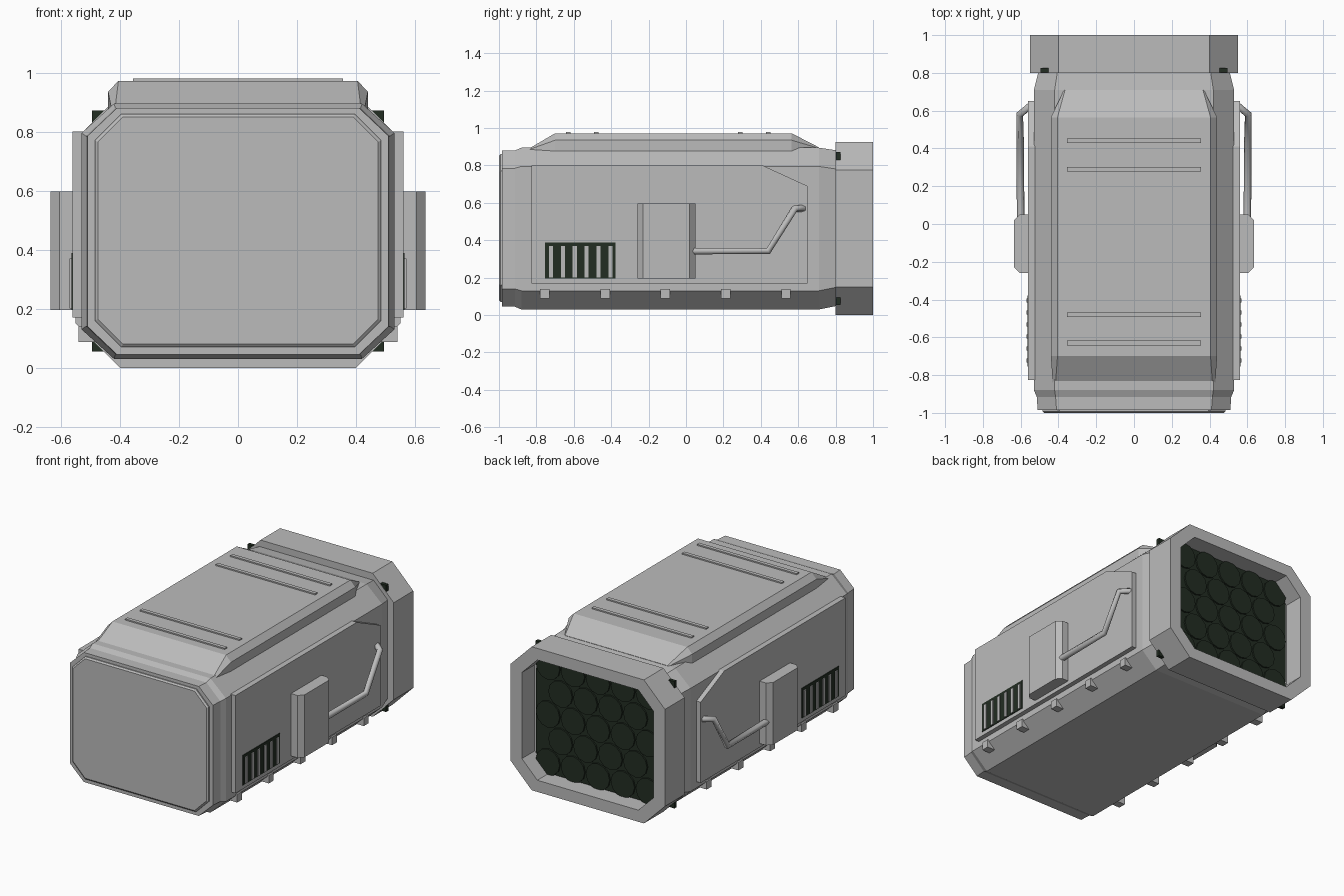
import bpy, bmesh, math

cube = bpy.data.objects.get("Cube")
if cube:
    bpy.data.objects.remove(cube, do_unlink=True)


def material(name, color):
    m = bpy.data.materials.new(name)
    m.use_nodes = True
    m.diffuse_color = color
    m.node_tree.nodes["Principled BSDF"].inputs["Base Color"].default_value = color
    return m


GREY = material("hull grey", (0.5, 0.5, 0.5, 1))
DARK = material("dark green black", (0.016, 0.026, 0.016, 1))


def loft(name, rings, mat=GREY):
    """Skin a list of equal-length point rings and cap both ends."""
    bm = bmesh.new()
    loops = [[bm.verts.new(p) for p in ring] for ring in rings]
    n = len(loops[0])
    for a, b in zip(loops, loops[1:]):
        for i in range(n):
            j = (i + 1) % n
            bm.faces.new((a[i], a[j], b[j], b[i]))
    bm.faces.new(loops[0])
    bm.faces.new(loops[-1])
    bmesh.ops.recalc_face_normals(bm, faces=bm.faces)
    me = bpy.data.meshes.new(name)
    bm.to_mesh(me)
    bm.free()
    me.materials.append(mat)
    ob = bpy.data.objects.new(name, me)
    bpy.context.collection.objects.link(ob)
    return ob


def octagon(y, w, z0, z1, cx, cz):
    """Cut-corner rectangle across the hull, cx by cz at each corner."""
    half = [(w - cx, z0), (w, z0 + cz), (w, z1 - cz), (w - cx, z1)]
    return [(x, y, z) for x, z in half] + [(-x, y, z) for x, z in reversed(half)]


def plate(name, outline, x0, x1, side, mat=GREY):
    """Extrude a y-z outline sideways between two distances from the centre."""
    return loft(name, [[(side * x, y, z) for y, z in outline] for x in (x0, x1)], mat)


def rect(y0, y1, z0, z1):
    return [(y0, z0), (y1, z0), (y1, z1), (y0, z1)]


def box(name, x0, x1, y0, y1, z0, z1, side=1, mat=GREY):
    return plate(name, rect(y0, y1, z0, z1), x0, x1, side, mat)


# Main hull and front cover
loft("hull", [
    octagon(-0.985, 0.51, 0.045, 0.88, 0.1, 0.095),
    octagon(-0.915, 0.515, 0.045, 0.88, 0.1, 0.095),
    octagon(-0.88, 0.53, 0.03, 0.895, 0.11, 0.1),
    octagon(0.71, 0.53, 0.03, 0.895, 0.11, 0.1),
    octagon(0.81, 0.505, 0.05, 0.88, 0.1, 0.1)])
loft("front_cover", [
    octagon(-0.98, 0.485, 0.07, 0.86, 0.09, 0.09),
    octagon(-0.992, 0.485, 0.07, 0.86, 0.09, 0.09),
    octagon(-1.0, 0.475, 0.08, 0.85, 0.085, 0.085)])

# Rear collar with its recess
loft("rear_collar", [
    octagon(0.8, 0.55, 0.0, 0.925, 0.15, 0.15),
    octagon(1.0, 0.55, 0.0, 0.925, 0.15, 0.15),
    octagon(1.0, 0.47, 0.075, 0.85, 0.11, 0.11),
    octagon(0.87, 0.47, 0.075, 0.85, 0.11, 0.11)])

# Dark exhaust cluster
loft("exhaust_plate", [octagon(y, 0.445, 0.08, 0.845, 0.11, 0.11) for y in (0.865, 0.89)], DARK)
for row in range(5):
    count = 5 if row % 2 == 0 else 4
    for k in range(count):
        cx = (k - (count - 1) / 2) * 0.178
        cz = 0.4625 + (row - 2) * 0.154
        disc = [(math.cos(a) * 0.085, math.sin(a) * 0.085)
                for a in (math.tau * i / 12 for i in range(12))]
        loft("exhaust_nozzle", [[(cx + u, y, cz + v) for u, v in disc]
                                for y in (0.875, 0.9)], DARK)


# Raised roof with sloped ends
def roof_ring(y, low, mid, top):
    half = [low, mid, top]
    return [(x, y, z) for x, z in half] + [(-x, y, z) for x, z in reversed(half)]


loft("roof", [
    roof_ring(-0.84, (0.43, 0.86), (0.43, 0.885), (0.415, 0.89)),
    roof_ring(-0.7, (0.44, 0.86), (0.44, 0.935), (0.405, 0.972)),
    roof_ring(0.565, (0.44, 0.86), (0.44, 0.935), (0.405, 0.972)),
    roof_ring(0.71, (0.37, 0.86), (0.37, 0.892), (0.365, 0.897))])
for y in (-0.63, -0.48, 0.29, 0.44):
    box("roof_rib", -0.355, 0.355, y - 0.012, y + 0.012, 0.965, 0.98)

for s in (-1, 1):
    # Side panel with a cut upper rear corner
    plate("side_panel", [(-0.825, 0.17), (0.65, 0.17), (0.65, 0.69),
                         (0.41, 0.8), (-0.825, 0.8)], 0.5, 0.56, s)

    # Vent: dark plate under light slats
    box("vent", 0.555, 0.564, -0.755, -0.378, 0.195, 0.388, s, DARK)
    for k in range(6):
        y = -0.722 + k * 0.0635
        box("vent_slat", 0.555, 0.57, y - 0.011, y + 0.011, 0.2, 0.37, s)

    # Equipment box with bevelled front and back edges
    outline = [(0.55, -0.26), (0.605, -0.26), (0.635, -0.23),
               (0.635, 0.02), (0.605, 0.05), (0.55, 0.05)]
    loft("side_box", [[(s * x, y, z) for x, y in outline] for z in (0.195, 0.597)])

    # Bent grab rail
    cu = bpy.data.curves.new("grab_rail", "CURVE")
    cu.dimensions = "3D"
    cu.bevel_depth = 0.02
    cu.bevel_resolution = 1
    cu.use_fill_caps = True
    path = [(0.6, 0.03, 0.342), (0.603, 0.44, 0.342), (0.605, 0.58, 0.568), (0.55, 0.625, 0.57)]
    sp = cu.splines.new("POLY")
    sp.points.add(len(path) - 1)
    for p, (x, y, z) in zip(sp.points, path):
        p.co = (s * x, y, z, 1)
    cu.materials.append(GREY)
    rail = bpy.data.objects.new("grab_rail", cu)
    bpy.context.collection.objects.link(rail)

    # Lower brackets
    for k in range(5):
        y = -0.755 + k * 0.3225
        box("lower_bracket", 0.47, 0.54, y - 0.025, y + 0.025, 0.088, 0.14, s)

    # Dark collar pegs at the four corners
    for z in (0.055, 0.83):
        box("collar_peg", 0.45, 0.495, 0.802, 0.825, z, z + 0.042, s, DARK)
